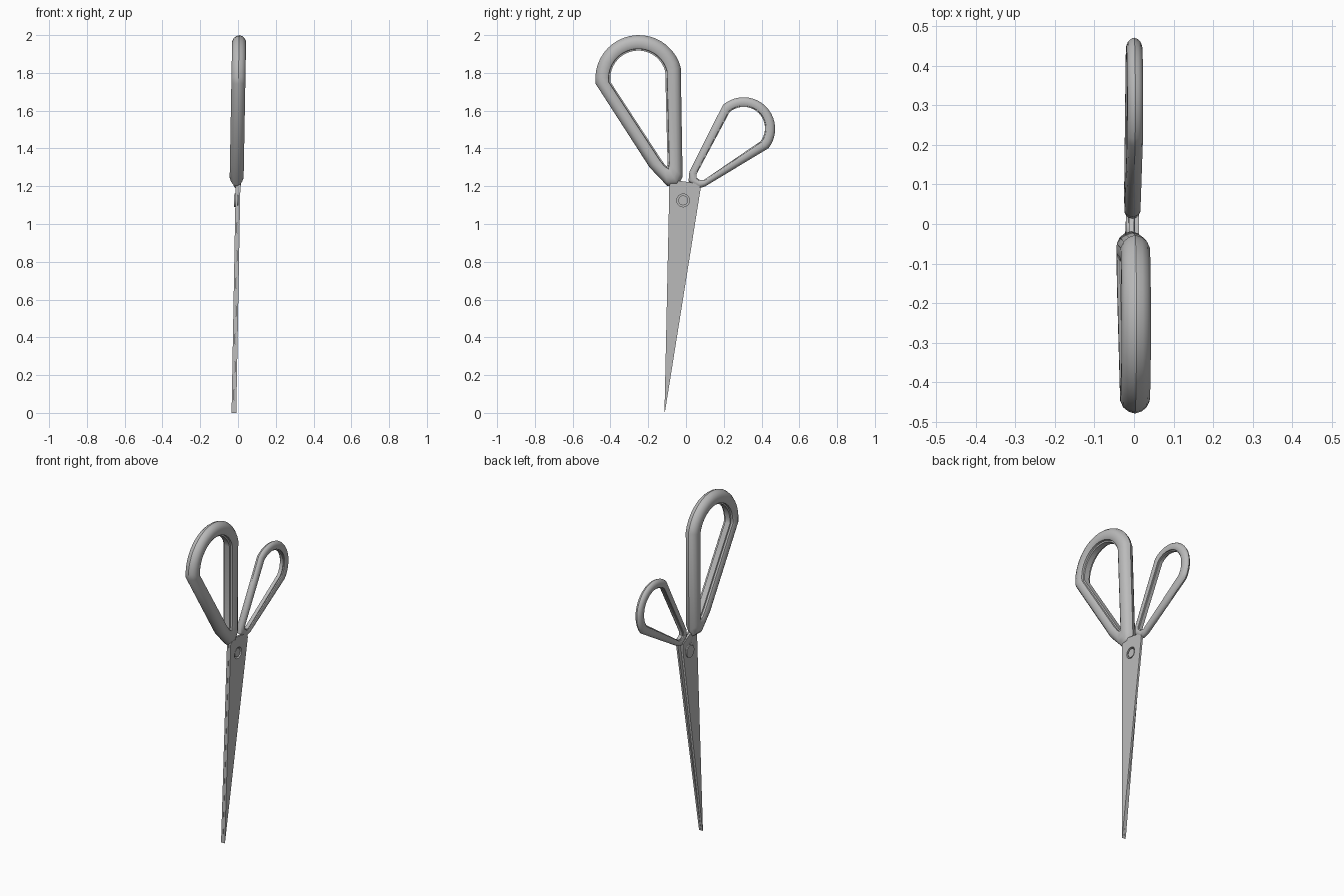
import bpy, bmesh, math
from mathutils import Matrix

cube = bpy.data.objects.get("Cube")
if cube:
    bpy.data.objects.remove(cube)

grey = bpy.data.materials.new("plain grey")
grey.use_nodes = True
grey.diffuse_color = (0.5, 0.5, 0.5, 1)
grey.node_tree.nodes["Principled BSDF"].inputs["Base Color"].default_value = (0.5, 0.5, 0.5, 1)

LEAN = 0.018   # sideways lean of the whole tool per unit of height
PIVOT = (-0.015, 1.125)


def finish(bm, name, offset=0.0, smooth=35):
    """Lean the mesh, make it an object and shade it."""
    for v in bm.verts:
        v.co.x += LEAN * (v.co.z - 1.2) + offset
    bmesh.ops.recalc_face_normals(bm, faces=bm.faces)
    mesh = bpy.data.meshes.new(name)
    bm.to_mesh(mesh)
    bm.free()
    mesh.materials.append(grey)
    obj = bpy.data.objects.new(name, mesh)
    bpy.context.collection.objects.link(obj)
    bpy.ops.object.select_all(action="DESELECT")
    obj.select_set(True)
    bpy.context.view_layer.objects.active = obj
    bpy.ops.object.shade_smooth_by_angle(angle=math.radians(smooth))
    return obj


def arc(cy, cz, r, start, end, n=20):
    angles = [math.radians(start + (end - start) * i / n) for i in range(n + 1)]
    return [(cy + r * math.cos(a), cz + r * math.sin(a)) for a in angles]


# Band section: (share of the way from inner to outer edge, share of half depth)
half = [(1, 0), (0.93, 0.45), (0.8, 0.8), (0.6, 1), (0.28, 1), (0.12, 0.8), (0.1, 0.5), (0, 0.45)]
SECTION = half + [(t, -d) for t, d in reversed(half[1:])]


def handle(name, outer, inner, depth, offset):
    """Sweep the band section round the loop between two outlines."""
    bm = bmesh.new()
    rings = []
    for (oy, oz), (iy, iz) in zip(outer, inner):
        rings.append([bm.verts.new((d * depth, iy + (oy - iy) * t, iz + (oz - iz) * t))
                      for t, d in SECTION])
    n = len(SECTION)
    for i, ring in enumerate(rings):
        nxt = rings[(i + 1) % len(rings)]
        for j in range(n):
            k = (j + 1) % n
            bm.faces.new((ring[j], ring[k], nxt[k], nxt[j]))
    return finish(bm, name, offset)


# Finger loops
handle("large_handle",
       arc(-0.25, 1.77, 0.23, 15, 187)
       + [(-0.193, 1.30), (-0.098, 1.2), (-0.04, 1.205), (-0.018, 1.25)],
       arc(-0.253, 1.77, 0.148, 15, 187)
       + [(-0.135, 1.347), (-0.115, 1.318), (-0.1, 1.304), (-0.098, 1.33)],
       0.037, -0.008)
handle("small_handle",
       arc(0.305, 1.504, 0.167, -38, 131)
       + [(0.018, 1.278), (0.013, 1.225), (0.066, 1.188), (0.103, 1.2)],
       arc(0.305, 1.507, 0.113, -38, 131)
       + [(0.055, 1.262), (0.055, 1.246), (0.075, 1.232), (0.093, 1.232)],
       0.02, -0.005)


def cylinder(bm, r, x0, x1):
    place = Matrix.Translation(((x0 + x1) / 2, *PIVOT)) @ Matrix.Rotation(math.pi / 2, 4, "Y")
    bmesh.ops.create_cone(bm, cap_ends=True, segments=32, radius1=r, radius2=r,
                          depth=x1 - x0, matrix=place)


# Cutter for the pivot hole
bm = bmesh.new()
cylinder(bm, 0.034, -0.1, 0.1)
cutter = finish(bm, "pivot_hole_cutter")
cutter.hide_render = True
cutter.hide_viewport = True
cutter.display_type = "WIRE"


def blade(name, outline, x0, x1):
    """Flat tapering plate with the pivot hole cut through."""
    bm = bmesh.new()
    face = bm.faces.new([bm.verts.new((x0, y, z)) for y, z in outline])
    made = bmesh.ops.extrude_face_region(bm, geom=[face])["geom"]
    for v in made:
        if isinstance(v, bmesh.types.BMVert):
            v.co.x = x1
    obj = finish(bm, name, 0, 20)
    cut = obj.modifiers.new("pivot hole", "BOOLEAN")
    cut.object = cutter
    cut.solver = "EXACT"


# Two closed blades, with tangs reaching into the handles
blade("front_blade",
      [(-0.114, 0), (-0.109, 0.02), (0.077, 1.185), (0.07, 1.21), (0.01, 1.222),
       (-0.03, 1.228), (-0.075, 1.228), (-0.089, 1.2), (-0.089, 1.16)],
      0.0005, 0.0125)
blade("rear_blade",
      [(-0.114, 0), (-0.109, 0.02), (0.05, 1.16), (0.045, 1.19), (0.0, 1.215),
       (-0.03, 1.228), (-0.075, 1.228), (-0.089, 1.2), (-0.089, 1.16)],
      -0.0125, -0.0005)

# Pivot screw: wide head behind, recessed shaft in front
bm = bmesh.new()
cylinder(bm, 0.036, -0.019, -0.011)
cylinder(bm, 0.026, -0.012, 0.009)
finish(bm, "pivot_screw")
